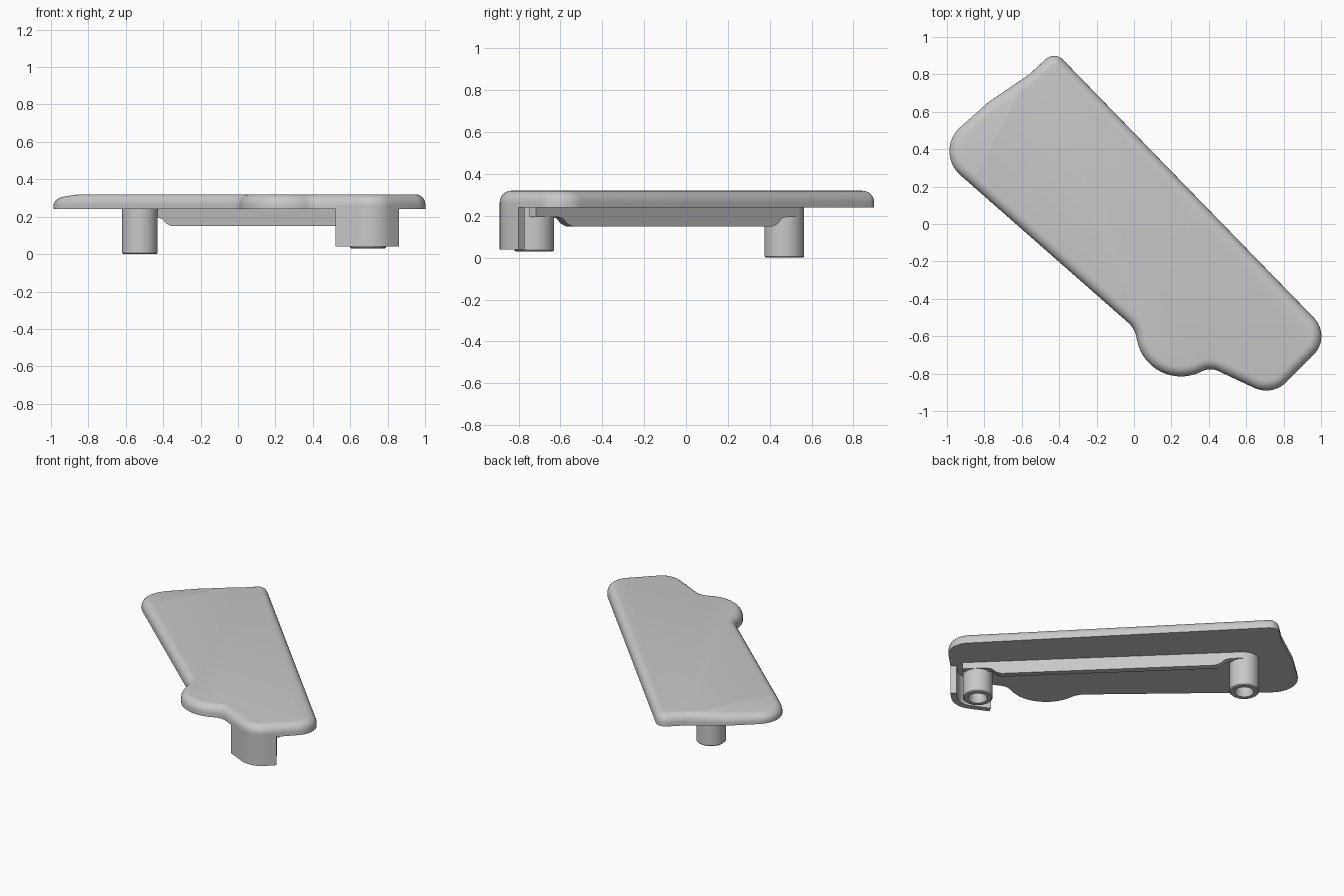
import bpy, bmesh, math
from mathutils import Vector

cube = bpy.data.objects.get("Cube")
if cube:
    bpy.data.objects.remove(cube, do_unlink=True)

grey = bpy.data.materials.new("plain grey")
grey.use_nodes = True
grey.diffuse_color = (0.58, 0.58, 0.58, 1)
grey.node_tree.nodes["Principled BSDF"].inputs["Base Color"].default_value = (0.58, 0.58, 0.58, 1)


def fillet(corners, closed=True):
    """Round each (x, y, radius) corner of a path with a tangent arc."""
    n, out = len(corners), []
    for i, (x, y, r) in enumerate(corners):
        p = Vector((x, y))
        if r == 0 or (not closed and i in (0, n - 1)):
            out.append(p)
            continue
        u = (Vector(corners[i - 1][:2]) - p).normalized()
        v = (Vector(corners[(i + 1) % n][:2]) - p).normalized()
        half = u.angle(v) / 2
        c = p + (u + v).normalized() * (r / math.sin(half))
        t = r / math.tan(half)
        a, b = p + u * t - c, p + v * t - c
        turn = math.atan2(a.x * b.y - a.y * b.x, a.dot(b))
        steps = max(4, round(abs(turn) / 0.13))
        start = math.atan2(a.y, a.x)
        for k in range(steps + 1):
            ang = start + turn * k / steps
            out.append(c + Vector((math.cos(ang), math.sin(ang))) * r)
    return out


def inset(pts, d, closed=True):
    """Offset a path to its right-hand side by d, with mitred joints."""
    out, n = [], len(pts)
    for i, p in enumerate(pts):
        a = pts[i - 1] if closed or i > 0 else None
        b = pts[(i + 1) % n] if closed or i < n - 1 else None
        e1 = (p - a).normalized() if a is not None else (b - p).normalized()
        e2 = (b - p).normalized() if b is not None else e1
        n1, n2 = Vector((e1.y, -e1.x)), Vector((e2.y, -e2.x))
        m = (n1 + n2).normalized()
        out.append(p + m * (d / m.dot(n1)))
    return out


def finish(bm, name, angle=40):
    bmesh.ops.recalc_face_normals(bm, faces=bm.faces)
    me = bpy.data.meshes.new(name)
    bm.to_mesh(me)
    bm.free()
    ob = bpy.data.objects.new(name, me)
    me.materials.append(grey)
    bpy.context.collection.objects.link(ob)
    bpy.ops.object.select_all(action='DESELECT')
    ob.select_set(True)
    bpy.context.view_layer.objects.active = ob
    bpy.ops.object.shade_smooth_by_angle(angle=math.radians(angle))
    return ob


def loft(rings):
    """Join equal rings of points and cap both ends."""
    bm = bmesh.new()
    vs = [[bm.verts.new(p) for p in ring] for ring in rings]
    n = len(vs[0])
    for a, b in zip(vs, vs[1:]):
        for i in range(n):
            j = (i + 1) % n
            bm.faces.new((a[i], a[j], b[j], b[i]))
    bm.faces.new(vs[0])
    bm.faces.new(vs[-1])
    return bm


# Cover plate: clockwise outline, rounded upper rim
outline = fillet([
    (-0.425, 0.925, 0.065), (1.0586, -0.601, 0.14), (0.739, -0.921, 0.15),
    (0.408, -0.766, 0.10), (0.07, -0.931, 0.24), (0.005, -0.559, 0.14),
    (-1.0735, 0.389, 0.17), (-0.78, 0.65, 0.15), (-0.56, 0.80, 0.15)])
R = 0.055
rings = [[(p.x, p.y, 0.24) for p in outline]]
for k in range(7):
    a = math.pi / 2 * k / 6
    ring = inset(outline, R * (1 - math.cos(a)))
    rings.append([(p.x, p.y, 0.265 + R * math.sin(a)) for p in ring])
bm = loft(rings)

# Sloping end of the plate beyond a crease line
co, no = Vector((-0.80, 0.34, 0)), Vector((-0.887, 0.463, 0)).normalized()
cut = bmesh.ops.bisect_plane(bm, geom=bm.verts[:] + bm.edges[:] + bm.faces[:],
                             plane_co=co, plane_no=no, dist=1e-5)
for g in cut["geom_cut"]:
    if isinstance(g, bmesh.types.BMEdge) and min(v.co.z for v in g.verts) > 0.315:
        g.smooth = False
for v in bm.verts:
    d = (v.co - co).dot(no)
    if d > 0:
        v.co.z -= 0.1 * d * (v.co.z - 0.24) / 0.08
finish(bm, "cover_plate")


# Hollow round posts under the plate
def post(name, x, y, foot):
    prof = [(0.095, 0.245), (0.095, foot + 0.006), (0.089, foot), (0.062, foot),
            (0.055, foot + 0.012), (0.055, foot + 0.1)]
    seg = 28
    finish(loft([[(x + r * math.cos(math.tau * i / seg), y + r * math.sin(math.tau * i / seg), z)
                  for i in range(seg)] for r, z in prof]), name, 35)


p1, p2 = Vector((-0.525, 0.47)), Vector((0.695, -0.725))
post("rear_post", p1.x, p1.y, 0.0)
post("front_post", p2.x, p2.y, 0.03)

# Thin rib running past the outer sides of both posts
d = (p2 - p1).normalized()
side = Vector((-d.y, d.x))
L = (p2 - p1).length
notch = [(0.08, 0.195), (0.115, 0.188), (0.145, 0.162), (0.18, 0.15)]
prof = [(0, 0.245), (0, 0.195)] + notch
prof += [(L - s + 0.02, z) for s, z in reversed(notch)]
prof += [(L + 0.09, 0.195), (L + 0.09, 0.245)]
finish(loft([[(*(p1 + d * s + side * off), z) for s, z in prof]
             for off in (0.055, 0.098)]), "long_rib", 30)

# Curved skirt wall below the front corner
wall = fillet([(0.86, -0.80, 0), (0.739, -0.921, 0.15), (0.52, -0.8185, 0)], closed=False)
loop = wall + inset(wall, 0.04, closed=False)[::-1]
finish(loft([[(p.x, p.y, z) for p in loop] for z in (0.04, 0.262)]), "corner_skirt")
